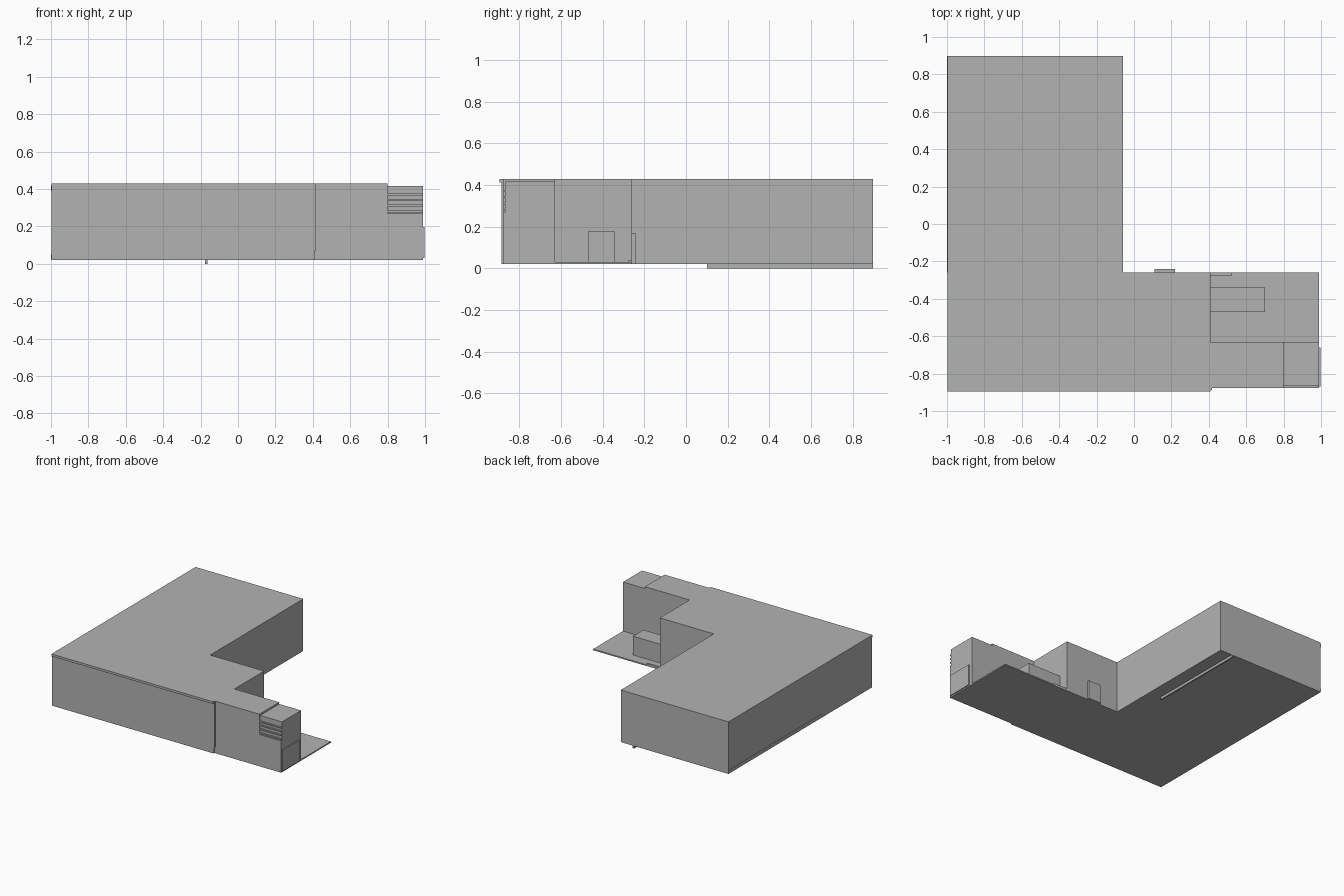
import bpy
import bmesh

cube = bpy.data.objects.get("Cube")
if cube:
    bpy.data.objects.remove(cube, do_unlink=True)

grey = bpy.data.materials.new("plain_grey")
grey.use_nodes = True
colour = (0.45, 0.45, 0.45, 1)
grey.diffuse_color = colour
grey.node_tree.nodes["Principled BSDF"].inputs["Base Color"].default_value = colour


def prism(name, outline, z0, z1):
    """Extrude a counter-clockwise ground outline from z0 up to z1."""
    bm = bmesh.new()
    base = bm.faces.new([bm.verts.new((x, y, z0)) for x, y in outline])
    top = bmesh.ops.extrude_face_region(bm, geom=[base])["geom"]
    for v in top:
        if isinstance(v, bmesh.types.BMVert):
            v.co.z = z1
    bmesh.ops.recalc_face_normals(bm, faces=bm.faces)
    mesh = bpy.data.meshes.new(name)
    bm.to_mesh(mesh)
    bm.free()
    mesh.materials.append(grey)
    obj = bpy.data.objects.new(name, mesh)
    bpy.context.collection.objects.link(obj)
    return obj


def box(name, x0, x1, y0, y1, z0, z1):
    return prism(name, [(x0, y0), (x1, y0), (x1, y1), (x0, y1)], z0, z1)


FLOOR, ROOF = 0.02, 0.43
LEFT, BACK, FRONT = -0.998, 0.897, -0.887
INNER_X, INNER_Y = -0.06, -0.26
HALL_END, END_WALL = 0.41, 0.99
TOWER_FRONT, TOWER_BACK = -0.877, -0.63
LOUVRE_X, RECESS_Y, SILL = 0.80, -0.866, 0.27

# L-shaped main hall with roof edge along the front
prism("main_hall", [(LEFT, FRONT), (HALL_END, FRONT), (HALL_END, INNER_Y),
                    (INNER_X, INNER_Y), (INNER_X, BACK), (LEFT, BACK)], FLOOR, ROOF)
box("front_roof_edge", LEFT, HALL_END, -0.895, FRONT, 0.412, ROOF)
box("downpipe", HALL_END, 0.416, FRONT, TOWER_FRONT, 0.07, ROOF)

# Side wing: full-height part, low wall and set-back louvred end
box("side_wing", HALL_END, LOUVRE_X, TOWER_FRONT, TOWER_BACK, FLOOR, ROOF)
box("end_lower_wall", LOUVRE_X, END_WALL, TOWER_FRONT, TOWER_BACK, FLOOR, SILL)
box("end_upper_block", LOUVRE_X, END_WALL, RECESS_Y, TOWER_BACK, SILL, 0.416)
for i, z in enumerate((0.275, 0.307, 0.338, 0.366)):
    box(f"louvre_{i + 1}", LOUVRE_X, END_WALL, TOWER_FRONT, RECESS_Y, z, z + 0.009)
box("end_door", END_WALL, 0.997, -0.87, -0.66, 0.03, 0.197)

# Yard behind the side wing
box("yard_slab", HALL_END, END_WALL, TOWER_BACK, INNER_Y, FLOOR, 0.03)
box("yard_unit", HALL_END, 0.70, -0.47, -0.34, 0.03, 0.178)
box("yard_step", HALL_END, 0.525, -0.276, INNER_Y, 0.03, 0.039)
box("rear_door_box", 0.11, 0.22, INNER_Y, -0.24, FLOOR, 0.168)

# Ground beam below the rear wing, and base trim on the left wall
box("ground_beam", -0.176, -0.164, 0.10, BACK, 0, FLOOR)
box("left_base_trim", -1.0, LEFT, INNER_Y, BACK, 0.025, 0.05)
box("corner_bracket", -1.0, LEFT, BACK - 0.012, BACK, 0.39, 0.42)
